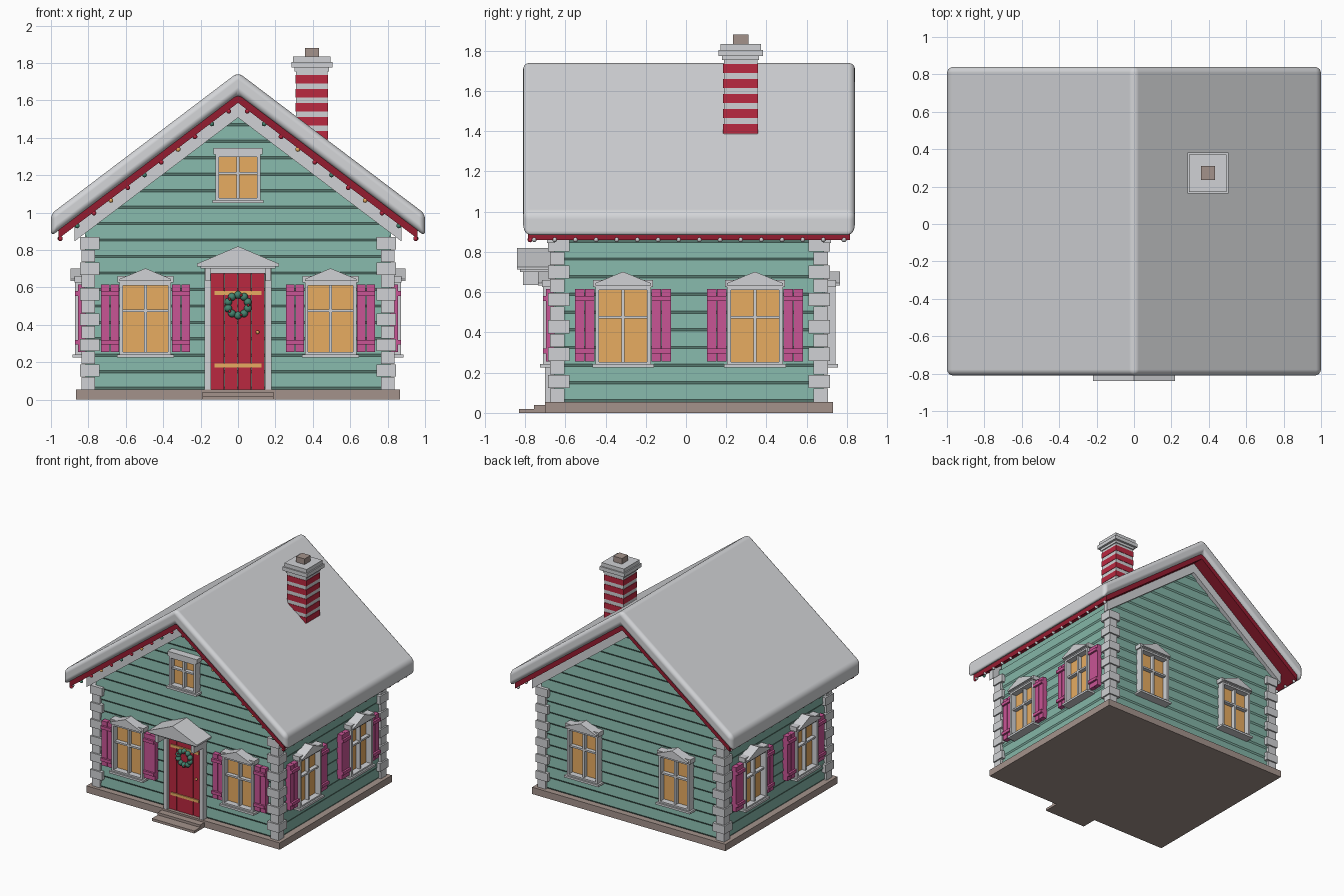
import bpy, bmesh, math
from mathutils import Matrix

cube = bpy.data.objects.get("Cube")
if cube:
    bpy.data.objects.remove(cube, do_unlink=True)


def material(name, *rgb):
    m = bpy.data.materials.new(name)
    m.use_nodes = True
    m.diffuse_color = (*rgb, 1)
    bsdf = m.node_tree.nodes["Principled BSDF"]
    bsdf.inputs["Base Color"].default_value = (*rgb, 1)
    bsdf.inputs["Roughness"].default_value = 0.8
    return m


SIDING = material("teal siding", 0.23, 0.46, 0.385)
TRIM = material("white trim", 0.63, 0.64, 0.66)
SNOW = material("snow", 0.66, 0.67, 0.69)
RED = material("red paint", 0.49, 0.021, 0.05)
DARK_RED = material("dark red boards", 0.3, 0.012, 0.03)
PINK = material("magenta paint", 0.58, 0.09, 0.3)
AMBER = material("amber glow", 0.93, 0.48, 0.14)
STONE = material("brown stone", 0.37, 0.29, 0.26)
GREEN = material("wreath green", 0.06, 0.23, 0.16)

CY = 0.015          # middle of the house in y
HX, HY = 0.82, 0.675  # half width and half depth of the walls
SLOPE = 0.757       # roof fall per unit of x
ID = Matrix.Identity(4)


def box(bm, x0, x1, y0, y1, z0, z1):
    m = Matrix.Translation(((x0 + x1) / 2, (y0 + y1) / 2, (z0 + z1) / 2))
    m = m @ Matrix.Diagonal((abs(x1 - x0), abs(y1 - y0), abs(z1 - z0), 1))
    bmesh.ops.create_cube(bm, size=1, matrix=m)


def prism(bm, profile, y0, y1):
    """Extrude an x-z outline along y."""
    f = bm.faces.new([bm.verts.new((x, y0, z)) for x, z in profile])
    ext = bmesh.ops.extrude_face_region(bm, geom=[f])["geom"]
    moved = [v for v in ext if isinstance(v, bmesh.types.BMVert)]
    bmesh.ops.translate(bm, verts=moved, vec=(0, y1 - y0, 0))


def ball(bm, loc, r, seg=8):
    bmesh.ops.create_uvsphere(bm, u_segments=seg, v_segments=6, radius=r,
                              matrix=Matrix.Translation(loc))


def finish(name, bm, mat, frame=ID, smooth=False):
    bmesh.ops.recalc_face_normals(bm, faces=bm.faces)
    bm.transform(frame)
    me = bpy.data.meshes.new(name)
    bm.to_mesh(me)
    bm.free()
    me.materials.append(mat)
    for p in me.polygons:
        p.use_smooth = smooth
    ob = bpy.data.objects.new(name, me)
    bpy.context.collection.objects.link(ob)
    return ob


def boxes(name, mat, items, frame=ID):
    bm = bmesh.new()
    for b in items:
        box(bm, *b)
    return finish(name, bm, mat, frame)


def chevron(top, bottom, half):
    d = SLOPE * half
    return [(0, top), (half, top - d), (half, bottom - d),
            (0, bottom), (-half, bottom - d), (-half, top - d)]


def wall_frame(side):
    """Local space of a wall: x along it, -y outward, y = 0 on its face."""
    turn = {"front": 0, "right": 90, "back": 180, "left": -90}[side]
    reach = HY if side in ("front", "back") else HX
    return (Matrix.Translation((0, CY, 0)) @ Matrix.Rotation(math.radians(turn), 4, "Z")
            @ Matrix.Translation((0, -reach, 0)))


# Foundation, steps and wall core
boxes("foundation", STONE, [(-0.865, 0.865, CY - 0.717, CY + 0.717, 0, 0.055)])
boxes("door_steps", STONE, [(-0.19, 0.19, -0.755, -0.68, 0, 0.04),
                            (-0.19, 0.19, -0.83, -0.74, 0, 0.02)])
bm = bmesh.new()
w = HX - 0.02
prism(bm, [(-w, 0.05), (w, 0.05), (w, 1.6 - SLOPE * w), (0, 1.6), (-w, 1.6 - SLOPE * w)],
      CY - HY + 0.02, CY + HY - 0.02)
finish("wall_core", bm, SIDING)

# Lapped siding boards with a chamfered lower edge, cut to the roof line on the gables
PITCH = 0.088
for side in ("front", "right", "back", "left"):
    gable = side in ("front", "back")
    bm = bmesh.new()
    z = 0.055
    while z < (1.5 if gable else 0.9):
        top = z + PITCH
        pts = []
        for h, out in ((z, 0.008), (z + 0.012, 0.0), (top, 0.008)):
            half = min(HX - 0.01, max(0, 1.56 - h) / SLOPE) if gable else HY - 0.01
            pts += [(s * half, y, h) for s in (-1, 1) for y in (out, 0.025)]
        verts = [bm.verts.new(p) for p in pts]
        bmesh.ops.convex_hull(bm, input=verts)
        z = top
    finish(side + "_siding", bm, SIDING, wall_frame(side))

# Corner stones, alternating large and small
stones = []
COUNT, H = 12, 0.068
for sx in (-1, 1):
    for sy in (-1, 1):
        for i in range(COUNT):
            out, inn = (0.025, 0.08) if i % 2 else (0.016, 0.056)
            stones.append((sx * (HX + out), sx * (HX - inn),
                           CY + sy * (HY + out), CY + sy * (HY - inn),
                           0.055 + i * H, 0.053 + (i + 1) * H))
boxes("corner_stones", TRIM, stones)

# Roof: snow blanket, dark red boards, white gable trim
bm = bmesh.new()
prism(bm, chevron(1.75, 1.63, 1.0), CY - 0.825, CY + 0.825)
snow = finish("roof_snow", bm, SNOW, smooth=True)
bev = snow.modifiers.new("soft_edges", "BEVEL")
bev.width, bev.segments, bev.harden_normals = 0.032, 4, True

bm = bmesh.new()
prism(bm, chevron(1.66, 1.587, 0.96), CY - 0.8, CY + 0.8)
finish("roof_boards", bm, DARK_RED)
bm = bmesh.new()
for s in (-1, 1):
    prism(bm, chevron(1.6, 1.508, 0.875), CY + s * (HY - 0.01), CY + s * (HY + 0.03))
finish("gable_trim", bm, TRIM)

# String lights along the front gable and both eaves
strings = {RED: bmesh.new(), GREEN: bmesh.new(), AMBER: bmesh.new(), TRIM: bmesh.new()}
cycle = (RED, GREEN, RED, AMBER)
for s in (-1, 1):
    for i in range(11):
        x = 0.05 + i * 0.09
        ball(strings[cycle[i % 4]], (s * x, CY - 0.79, 1.58 - SLOPE * x), 0.013)
    for i in range(16):
        ball(strings[TRIM], (s * 0.952, CY - 0.77 + i * 0.1027, 0.862), 0.013)
for mat, bm in strings.items():
    finish("string_lights", bm, mat, smooth=True)


# Windows
def window(side, x, half, z0, z1, bar, gabled=True, shutters=True):
    f = wall_frame(side) @ Matrix.Translation((x, 0, 0))
    name = side + "_window"
    boxes(name + "_glass", AMBER, [(-half, half, -0.004, 0.01, z0, z1)], f)
    e = half + 0.018
    parts = [(s * half, s * e, -0.052, 0.01, z0, z1) for s in (-1, 1)]
    parts += [(-e, e, -0.052, 0.01, z1 - 0.004, z1 + 0.012),
              (-e, e, -0.052, 0.01, z0 - 0.012, z0 + 0.004),
              (-0.008, 0.008, -0.036, 0, z0, z1),
              (-half, half, -0.036, 0, bar - 0.007, bar + 0.007),
              (-e - 0.015, e + 0.015, -0.065, 0.01, z0 - 0.025, z0 - 0.008),
              (-e - 0.012, e + 0.012, -0.055, 0.01, z1 + 0.01, z1 + 0.046)]
    bm = bmesh.new()
    for p in parts:
        box(bm, *p)
    if gabled:
        prism(bm, [(-e, z1 + 0.018), (e, z1 + 0.018), (e, z1 + 0.03), (0, z1 + 0.087),
                   (-e, z1 + 0.03)], -0.075, 0.01)
    finish(name + "_frame", bm, TRIM, f)
    if shutters:
        planks = []
        for s in (-1, 1):
            a = e + 0.004
            for k in (0, 1):
                planks.append((s * (a + k * 0.05), s * (a + k * 0.05 + 0.046),
                               -0.036, 0.01, z0 + 0.005, z1))
            for z in (z0 + 0.045, z1 - 0.06):
                planks.append((s * a, s * (a + 0.096), -0.052, -0.01, z, z + 0.025))
        boxes(name + "_shutters", PINK, planks, f)


for s in (-1, 1):
    window("front", s * 0.495, 0.12, 0.25, 0.615, 0.475)
    window("right", s * 0.328, 0.12, 0.25, 0.615, 0.475)
    window("left", s * 0.328, 0.12, 0.25, 0.615, 0.475)
    window("back", s * 0.41, 0.12, 0.25, 0.615, 0.475, shutters=False)
window("front", 0, 0.102, 1.075, 1.3, 1.21, gabled=False, shutters=False)

# Front door with hood, hinges, knob and wreath
f = wall_frame("front")
boxes("door_planks", RED, [(-0.145 + i * 0.0725, -0.076 + i * 0.0725, -0.015, 0.01, 0.05, 0.68)
                           for i in range(4)], f)
boxes("door_hinges", AMBER, [(-0.125, 0.125, -0.023, -0.01, z, z + 0.022)
                             for z in (0.172, 0.56)], f)
bm = bmesh.new()
for s in (-1, 1):
    box(bm, s * 0.145, s * 0.178, -0.04, 0.01, 0.05, 0.7)
    box(bm, s * 0.148, s * 0.175, -0.15, 0, 0.635, 0.71)
box(bm, -0.178, 0.178, -0.04, 0.01, 0.675, 0.715)
box(bm, -0.2, 0.2, -0.165, 0.01, 0.7, 0.722)
prism(bm, [(-0.22, 0.712), (0.22, 0.712), (0.22, 0.726), (0, 0.82), (-0.22, 0.726)], -0.18, 0.01)
finish("door_hood", bm, TRIM, f)
bm = bmesh.new()
ball(bm, (0.105, -0.025, 0.36), 0.01)
finish("door_knob", bm, AMBER, f, True)
leaves, berries = bmesh.new(), bmesh.new()
for i in range(10):
    a = i * math.tau / 10
    ball(leaves, (0.055 * math.sin(a), -0.028, 0.505 + 0.055 * math.cos(a)), 0.021, 12)
    if i % 2 == 0:
        a += math.tau / 20
        ball(berries, (0.055 * math.sin(a), -0.045, 0.505 + 0.055 * math.cos(a)), 0.007)
finish("wreath_leaves", leaves, GREEN, f, True)
finish("wreath_berries", berries, RED, f, True)

# Striped chimney with cap and flue
f = Matrix.Translation((0.395, 0.272, 0))


def slab(half, z0, z1):
    return (-half, half, -half, half, z0, z1)


boxes("chimney_red_bands", RED, [slab(0.087, 1.39 + i * 0.075, 1.435 + i * 0.075)
                                 for i in range(5)], f)
boxes("chimney_white_bands", TRIM, [slab(0.084, 1.36 + i * 0.075, 1.39 + i * 0.075)
                                    for i in range(6)]
      + [slab(0.092, 1.755, 1.78), slab(0.11, 1.775, 1.805), slab(0.1, 1.805, 1.835)], f)
boxes("chimney_flue", STONE, [slab(0.038, 1.83, 1.88)], f)
